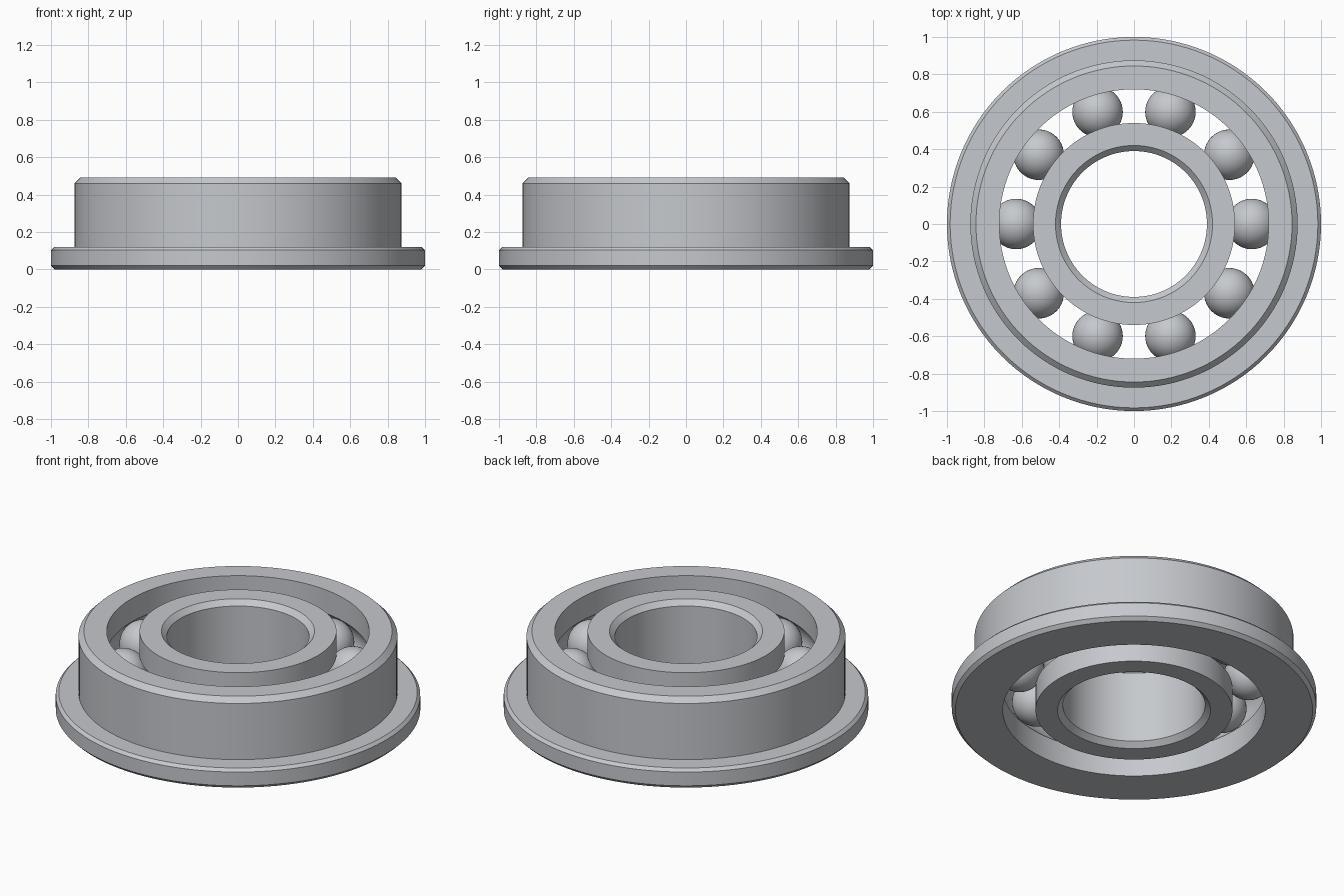
import bpy, bmesh, math

cube = bpy.data.objects.get("Cube")
if cube:
    bpy.data.objects.remove(cube)

HEIGHT = 0.49
MID = HEIGHT / 2
PITCH = 0.63          # radius of the circle of ball centres
BALL = 0.135
BALLS = 10

steel = bpy.data.materials.new("brushed steel grey")
steel.use_nodes = True
COLOUR = (0.56, 0.58, 0.61, 1)
steel.diffuse_color = COLOUR
steel.node_tree.nodes["Principled BSDF"].inputs["Base Color"].default_value = COLOUR


def finish(name, bm):
    mesh = bpy.data.meshes.new(name)
    bm.to_mesh(mesh)
    bm.free()
    mesh.materials.append(steel)
    obj = bpy.data.objects.new(name, mesh)
    bpy.context.collection.objects.link(obj)
    bpy.ops.object.select_all(action='DESELECT')
    obj.select_set(True)
    bpy.context.view_layer.objects.active = obj
    bpy.ops.object.shade_smooth_by_angle(angle=math.radians(30))
    return obj


def lathe(name, profile, segments=128):
    """Turn a closed (radius, height) profile around z."""
    bm = bmesh.new()
    verts = [bm.verts.new((r, 0, z)) for r, z in profile]
    edges = [bm.edges.new((v, verts[i - 1])) for i, v in enumerate(verts)]
    bmesh.ops.spin(bm, geom=verts + edges, cent=(0, 0, 0), axis=(0, 0, 1),
                   angle=math.tau, steps=segments, use_merge=True)
    bmesh.ops.remove_doubles(bm, verts=bm.verts, dist=0.0005)
    bmesh.ops.recalc_face_normals(bm, faces=bm.faces)
    return finish(name, bm)


def groove(wall, steps=14):
    """Ball track cut into the wall at this radius, listed from bottom to top."""
    offset = wall - PITCH
    radius = BALL + 0.002
    limit = math.acos(abs(offset) / radius)
    side = math.copysign(1, offset)
    angles = [limit * (2 * i / steps - 1) for i in range(steps + 1)]
    return [(PITCH + side * radius * math.cos(a), MID + radius * math.sin(a))
            for a in angles]


# Outer ring with chamfered flange at the foot
lathe("outer_ring",
      [(0.72, 0), (0.98, 0), (1, 0.02), (1, 0.103), (0.983, 0.12),
       (0.875, 0.12), (0.875, 0.46), (0.845, HEIGHT), (0.72, HEIGHT)]
      + groove(0.72)[::-1])

# Inner ring with chamfered bore
lathe("inner_ring",
      [(0.42, 0), (0.54, 0)] + groove(0.54)
      + [(0.54, HEIGHT), (0.42, HEIGHT), (0.39, HEIGHT - 0.03), (0.39, 0.03)])

# Balls spaced evenly in the track
for i in range(BALLS):
    angle = math.tau * i / BALLS
    bm = bmesh.new()
    bmesh.ops.create_uvsphere(bm, u_segments=40, v_segments=24, radius=BALL)
    ball = finish(f"ball_{i + 1}", bm)
    ball.location = (PITCH * math.cos(angle), PITCH * math.sin(angle), MID)
